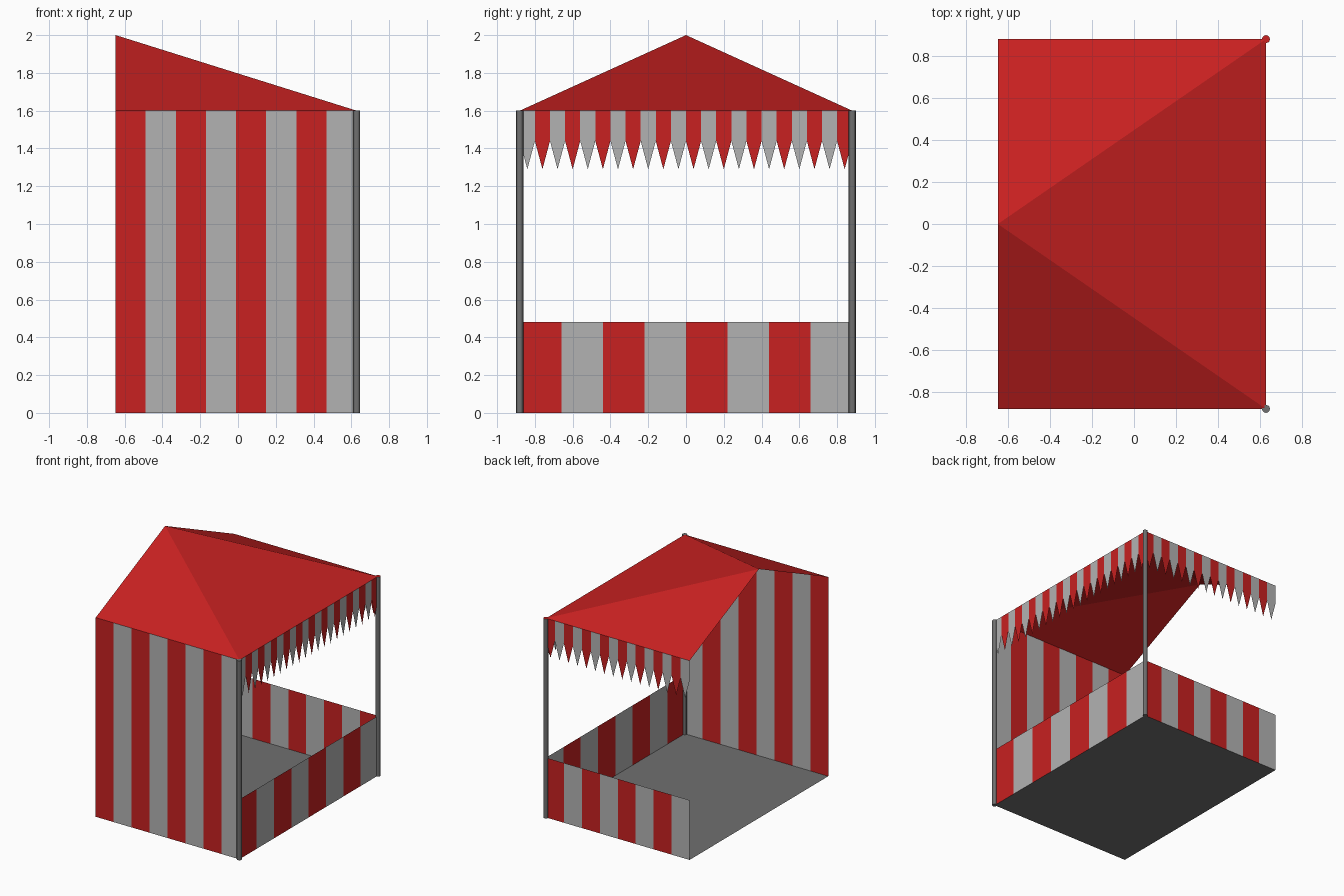
import bpy, bmesh
from mathutils import Vector

if "Cube" in bpy.data.objects:
    bpy.data.objects.remove(bpy.data.objects["Cube"])

X0, X1, Y = -0.648, 0.628, 0.88      # open left side, right side, half depth
EAVE, PEAK, COUNTER = 1.6, 2.0, 0.48
POLE_R = 0.019


def material(name, rgb):
    m = bpy.data.materials.new(name)
    m.diffuse_color = (*rgb, 1)
    m.use_nodes = True
    m.node_tree.nodes["Principled BSDF"].inputs["Base Color"].default_value = m.diffuse_color
    return m


RED = material("red_cloth", (0.58, 0.015, 0.015))
PALE = material("pale_cloth", (0.45, 0.45, 0.45))
GREY = material("dark_grey", (0.16, 0.16, 0.16))


def finish(name, bm, *mats):
    me = bpy.data.meshes.new(name)
    bm.to_mesh(me)
    bm.free()
    for m in mats:
        me.materials.append(m)
    ob = bpy.data.objects.new(name, me)
    bpy.context.collection.objects.link(ob)
    return ob


def striped(name, start, end, count, low, high, tip=None, first=0):
    """Upright striped sheet from start to end; tip adds a pointed tooth per stripe."""
    bm = bmesh.new()
    a, b = Vector(start), Vector(end)
    for i in range(count):
        p, q = a.lerp(b, i / count), a.lerp(b, (i + 1) / count)
        m = (p + q) / 2
        pts = [(*p, low), (*q, low), (*q, high), (*p, high)]
        if tip is not None:
            pts.insert(1, (*m, tip))
        f = bm.faces.new([bm.verts.new(c) for c in pts])
        f.material_index = (i + first) % 2
    bmesh.ops.remove_doubles(bm, verts=bm.verts, dist=1e-4)
    return finish(name, bm, RED, PALE)


# Plan corners, anticlockwise from the front left
A, B, C, D = (X0, -Y), (X1, -Y), (X1, Y), (X0, Y)

# Striped wall and counters
striped("front_wall", A, B, 8, 0, EAVE)
striped("right_counter", B, C, 8, 0, COUNTER)
striped("back_counter", C, D, 8, 0, COUNTER)

# Toothed valances under the eaves
striped("right_valance", B, C, 22, 1.44, EAVE, 1.29, 1)
striped("back_valance", C, D, 16, 1.44, EAVE, 1.29)

# Roof: three slopes rising to a peak over the open side
bm = bmesh.new()
peak = bm.verts.new((X0, 0, PEAK))
eaves = [bm.verts.new((*c, EAVE)) for c in (A, B, C, D)]
for p, q in zip(eaves, eaves[1:]):
    bm.faces.new((p, q, peak))
finish("roof", bm, RED)

# Floor sheet
bm = bmesh.new()
bm.faces.new([bm.verts.new((*c, 0)) for c in (A, B, C, D)])
finish("floor", bm, GREY)

# Corner poles; the back one has a red top
for name, (x, y) in (("front_pole", B), ("back_pole", C)):
    bpy.ops.mesh.primitive_cylinder_add(vertices=12, radius=POLE_R, depth=EAVE + 0.002,
                                        location=(x, y, (EAVE + 0.002) / 2))
    pole = bpy.context.object
    pole.name = name
    pole.data.materials.append(GREY)
    if name == "back_pole":
        pole.data.materials.append(RED)
        for f in pole.data.polygons:
            f.material_index = int(f.normal.z > 0.9)
    bpy.ops.object.shade_smooth_by_angle()
